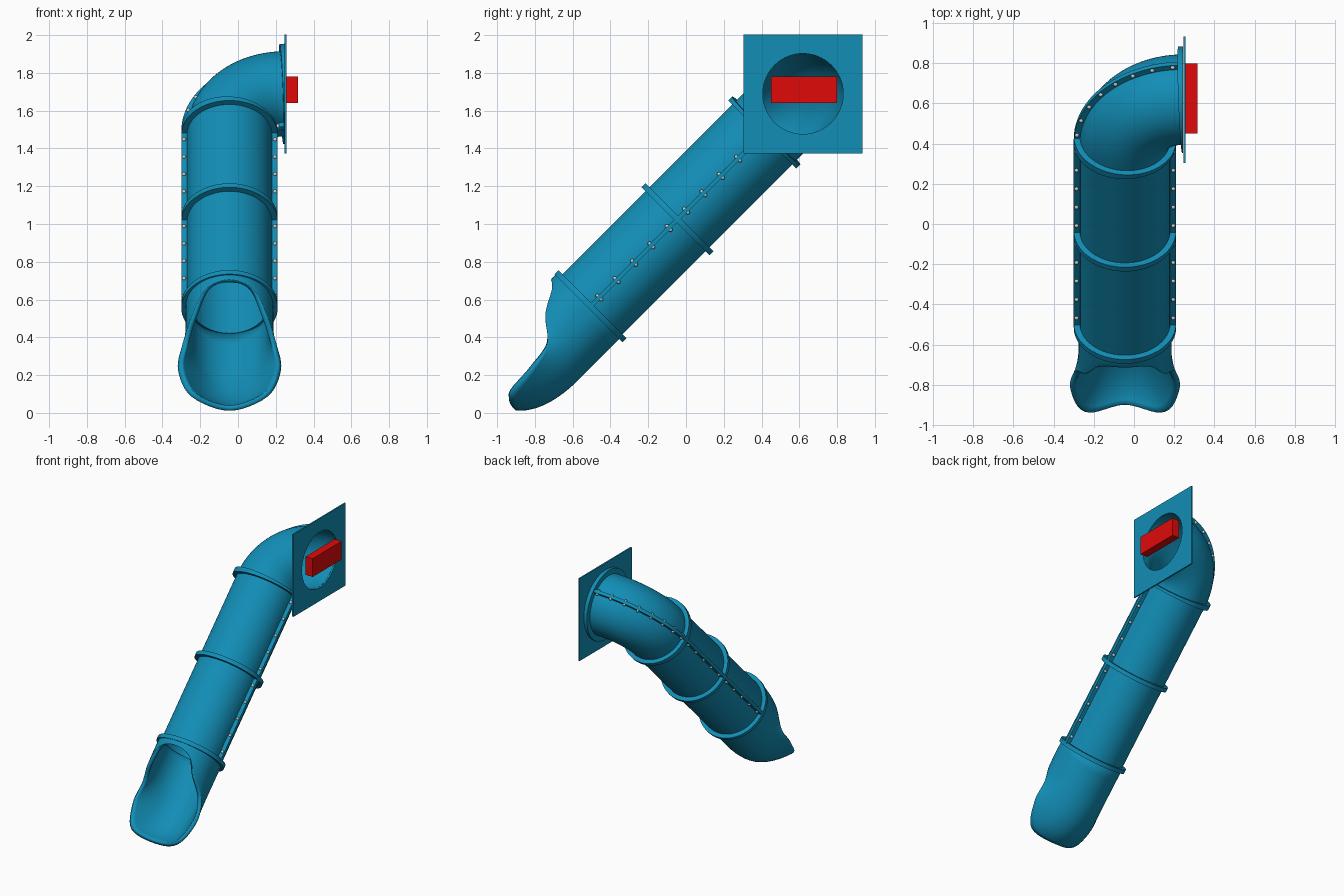
import bpy, bmesh, math
from mathutils import Vector, Matrix

if "Cube" in bpy.data.objects:
    bpy.data.objects.remove(bpy.data.objects["Cube"])

N = 64
X = Vector((1, 0, 0))
U = Vector((0, 1, 1)).normalized()      # up along the tube
UP = Vector((0, -1, 1)).normalized()    # across the tube, away from the ground
START = Vector((-0.045, -0.505, 0.565))
L, BEND, R = 0.65, 0.29, 0.225
END = 2 * L + BEND * math.pi / 2


def material(name, color):
    m = bpy.data.materials.new(name)
    m.diffuse_color = color
    m.use_nodes = True
    m.node_tree.nodes["Principled BSDF"].inputs["Base Color"].default_value = m.diffuse_color
    return m


BLUE = material("blue_plastic", (0.006, 0.27, 0.47, 1))
RED = material("red_paint", (0.75, 0.003, 0.003, 1))


def finish(name, bm, mat=None, angle=35, recalc=True):
    if recalc:
        bmesh.ops.recalc_face_normals(bm, faces=bm.faces)
    me = bpy.data.meshes.new(name)
    bm.to_mesh(me)
    bm.free()
    ob = bpy.data.objects.new(name, me)
    bpy.context.collection.objects.link(ob)
    if mat:
        me.materials.append(mat)
    bpy.ops.object.select_all(action='DESELECT')
    ob.select_set(True)
    bpy.context.view_layer.objects.active = ob
    bpy.ops.object.shade_smooth_by_angle(angle=math.radians(angle))
    return ob


def loft(bm, rings, loop=False, caps=False):
    """Skin closed rings; loop joins the last ring to the first."""
    vs = [[bm.verts.new(p) for p in r] for r in rings]
    pairs = list(zip(vs, vs[1:])) + ([(vs[-1], vs[0])] if loop else [])
    for a, b in pairs:
        for i in range(len(a)):
            j = (i + 1) % len(a)
            bm.faces.new((a[i], a[j], b[j], b[i]))
    if caps:
        bm.faces.new(vs[0])
        bm.faces.new(vs[-1])


def frame(s):
    """Centre and side direction of the tube path: straight, then a quarter bend."""
    if s <= 2 * L:
        return START + U * s, X
    a = (s - 2 * L) / BEND
    c = START + U * (2 * L) + BEND * ((1 - math.cos(a)) * X + math.sin(a) * U)
    return c, math.cos(a) * X - math.sin(a) * U


def circle(s, r):
    c, e = frame(s)
    return [c + r * (math.cos(t) * e + math.sin(t) * UP)
            for t in (2 * math.pi * i / N for i in range(N))]


def spread(a, b, n):
    return [a + (b - a) * i / n for i in range(n + 1)]


# Tube sections with a flange at each end
def tube(name, s0, s1, n, end_flange=0.255):
    f = 0.015
    prof = [(s0, 0.213), (s0, 0.255), (s0 + f, 0.255)]
    prof += [(s, R) for s in spread(s0 + f, s1 - f, n)]
    prof += [(s1 - f, end_flange), (s1, end_flange)]
    prof += [(s, 0.213) for s in spread(s1, s0, n)[:-1]]
    bm = bmesh.new()
    loft(bm, [circle(s, r) for s, r in prof], loop=True)
    finish(name, bm, BLUE)


tube("lower_tube", 0, L, 1)
tube("upper_tube", L, 2 * L, 1)
tube("elbow_tube", 2 * L, END, 24, 0.265)


# Side seams and their bolts
def seam(name, s0, s1, side, steps, bolts):
    bm = bmesh.new()
    rings = []
    for s in spread(s0, s1, steps):
        c, e = frame(s)
        rings.append([c + e * side * r + UP * h for r, h in
                      ((0.218, -0.012), (0.255, -0.012), (0.255, 0.012), (0.218, 0.012))])
    loft(bm, rings, caps=True)
    finish(name, bm, BLUE)
    bm = bmesh.new()
    for i in range(bolts):
        c, e = frame(s0 + (s1 - s0) * (i + 0.5) / bolts)
        for h in (-0.013, 0.013):
            m = Matrix.Translation(c + e * side * 0.241 + UP * h)
            bmesh.ops.create_uvsphere(bm, u_segments=10, v_segments=6, radius=0.011, matrix=m)
    finish(name + "_bolts", bm, angle=60)


for side, label in ((-1, "left"), (1, "right")):
    seam(f"lower_{label}_seam", 0, L, side, 1, 5)
    seam(f"upper_{label}_seam", L, 2 * L, side, 1, 5)
    seam(f"elbow_{label}_seam", 2 * L, END, side, 24, 8 if side < 0 else 1)

# Collar joining the exit chute
bm = bmesh.new()
loft(bm, [circle(s, r) for s, r in
          ((-0.015, 0.213), (-0.015, 0.255), (0, 0.255), (0, 0.213))], loop=True)
finish("exit_collar", bm, BLUE)

# Exit chute: from the tube circle to a shaped rim (half width, y, z from top to bottom)
RIM = [(0, -0.715, 0.705), (0.125, -0.71, 0.655), (0.195, -0.745, 0.52),
       (0.25, -0.735, 0.36), (0.272, -0.82, 0.225), (0.2, -0.935, 0.085), (0, -0.90, 0.012)]
half = [Vector(p) for p in RIM]
keys = half + [Vector((-p.x, p.y, p.z)) for p in half[-2:0:-1]]


def rim_point(f):
    k = f * len(keys)
    i, t = int(k), k - int(k)
    a, b, c, d = (keys[(i + o) % len(keys)] for o in (-1, 0, 1, 2))
    p = 0.5 * (2 * b + (c - a) * t + (2 * a - 5 * b + 4 * c - d) * t * t
               + (3 * b - a - 3 * c + d) * t ** 3)
    return p + X * START.x


def chute_line(f):
    a = 2 * math.pi * f
    r = 0.231 + 0.018 * max(0, math.cos(a))
    p0 = START + r * (math.cos(a) * UP + math.sin(a) * X)
    p1 = rim_point(f)
    k = 0.845 * (p1 - p0).dot(-U)
    c = p0 - U * k
    q = p0 - U * k * 0.55
    pts = [p0 + (q - p0) * t / 4 for t in range(4)]
    return pts + [q * (1 - t) ** 2 + c * 2 * t * (1 - t) + p1 * t * t
                  for t in spread(0, 1, 12)]


lines = [chute_line(i / 72) for i in range(72)]
bm = bmesh.new()
loft(bm, list(zip(*lines)))
chute = finish("exit_chute", bm, BLUE, 50)
solid = chute.modifiers.new("wall", 'SOLIDIFY')
solid.thickness = 0.028
solid.offset = -1

# Square entry panel with a round hole
mid = frame(END)[0]
bm = bmesh.new()


def panel_ring(x, square):
    ring = []
    for i in range(N):
        t = 2 * math.pi * i / N
        c, s = math.cos(t), math.sin(t)
        r = 0.315 / max(abs(c), abs(s)) if square else 0.213
        ring.append(Vector((x, mid.y + r * c, mid.z + r * s)))
    return ring


loft(bm, [panel_ring(0.246, False), panel_ring(0.246, True),
          panel_ring(0.257, True), panel_ring(0.257, False)], loop=True)
finish("entry_panel", bm, BLUE)

# Red bar across the entry
bm = bmesh.new()
bmesh.ops.create_cube(bm, size=1, matrix=Matrix.Translation((0.287, 0.625, 1.71))
                      @ Matrix.Diagonal((0.06, 0.35, 0.14, 1)))
finish("entry_bar", bm, RED)
